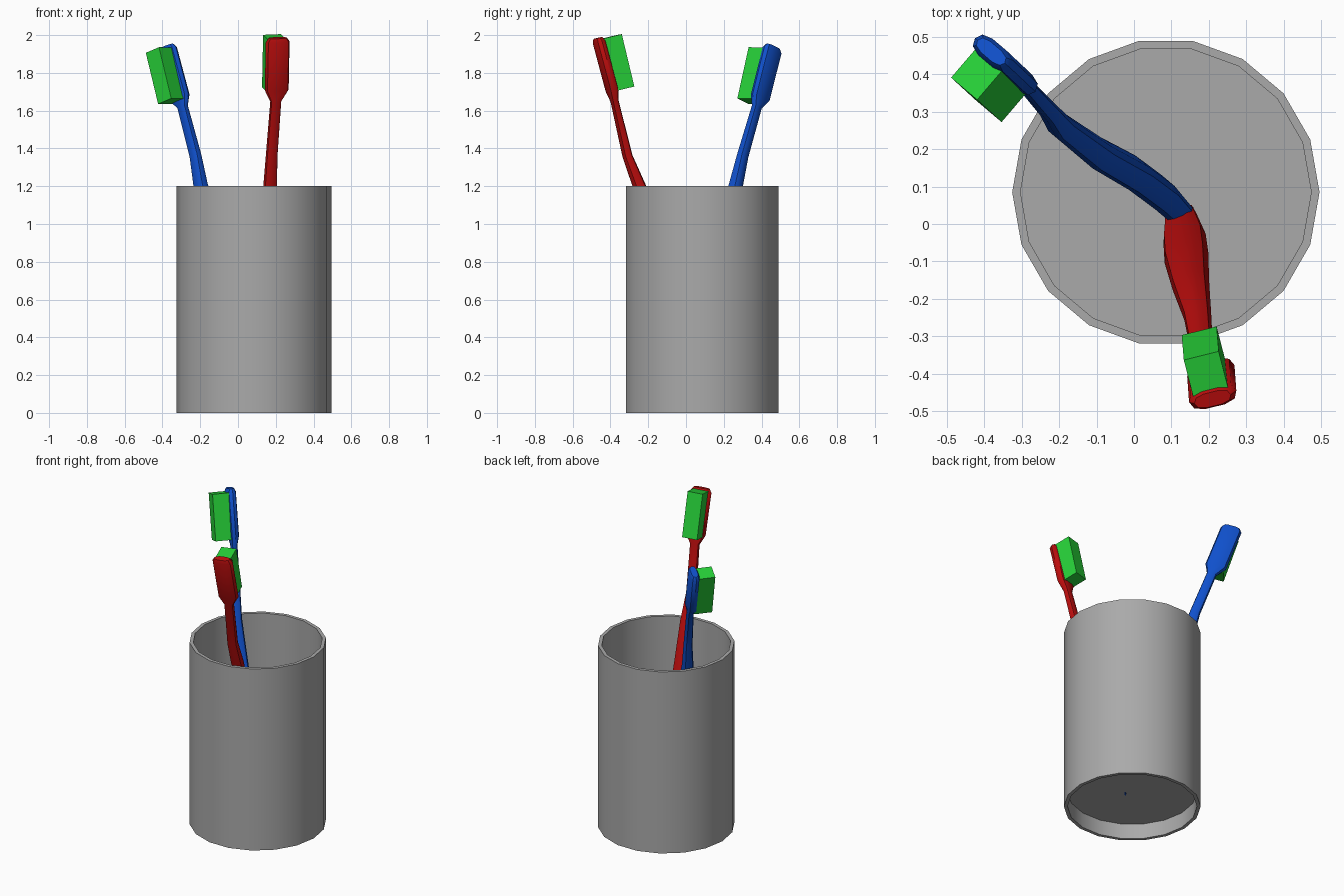
import bpy, bmesh, math
from mathutils import Vector, Matrix

cube = bpy.data.objects.get("Cube")
if cube:
    bpy.data.objects.remove(cube, do_unlink=True)


def material(name, rgb):
    m = bpy.data.materials.new(name)
    m.use_nodes = True
    m.diffuse_color = (*rgb, 1)
    m.node_tree.nodes["Principled BSDF"].inputs["Base Color"].default_value = (*rgb, 1)
    return m


GREY = material("cup grey", (0.40, 0.40, 0.40))
RED = material("handle red", (0.50, 0.004, 0.004))
BLUE = material("handle blue", (0.005, 0.08, 0.60))
GREEN = material("bristle green", (0.02, 0.64, 0.04))


def finish(name, bm, mat, smooth=None):
    bmesh.ops.recalc_face_normals(bm, faces=bm.faces)
    me = bpy.data.meshes.new(name)
    bm.to_mesh(me)
    bm.free()
    me.materials.append(mat)
    ob = bpy.data.objects.new(name, me)
    bpy.context.collection.objects.link(ob)
    if smooth:
        bpy.ops.object.select_all(action="DESELECT")
        bpy.context.view_layer.objects.active = ob
        ob.select_set(True)
        bpy.ops.object.shade_smooth_by_angle(angle=math.radians(smooth))
    return ob


def bridge(bm, a, b):
    for i in range(len(a)):
        j = (i + 1) % len(a)
        bm.faces.new((a[i], a[j], b[j], b[i]))


# Cup: a thin tube with a raised floor
CENTRE = Vector((0.085, 0.085, 0))
SIDES, OUTER, INNER, HEIGHT, FLOOR = 18, 0.41, 0.388, 1.2, 0.1


def circle(bm, r, z):
    step = math.tau / SIDES
    return [bm.verts.new(CENTRE + Vector((r * math.cos(i * step), r * math.sin(i * step), z)))
            for i in range(SIDES)]


bm = bmesh.new()
rings = [circle(bm, r, z) for r, z in
         ((OUTER, 0), (OUTER, HEIGHT), (INNER, HEIGHT), (INNER, 0))]
for k in range(4):
    bridge(bm, rings[k], rings[(k + 1) % 4])
finish("cup_wall", bm, GREY, 30)

bm = bmesh.new()
bm.faces.new(circle(bm, INNER, FLOOR))
finish("cup_floor", bm, GREY)


def frame(axis, width):
    """Rotation whose columns are the brush width, bristle direction and axis."""
    a = Vector(axis).normalized()
    w = Vector(width)
    w = (w - a * w.dot(a)).normalized()
    return Matrix((w, a.cross(w), a)).transposed()


# Half width and half thickness from the handle end to the head tip
SECTIONS = ((0.042, 0.034), (0.058, 0.042), (0.06, 0.042), (0.05, 0.04), (0.037, 0.033),
            (0.032, 0.025), (0.03, 0.02), (0.065, 0.03), (0.065, 0.03), (0.05, 0.02))


def brush(colour, mat, path, axis, width, block_centre):
    rot = frame(axis, width)
    bm = bmesh.new()
    loops = []
    for p, (hw, ht) in zip(path, SECTIONS):
        loop = []
        for i in range(10):
            c, s = math.cos(i * math.tau / 10), math.sin(i * math.tau / 10)
            # slightly squared oval
            x = math.copysign(abs(c) ** 0.75, c) * hw
            y = math.copysign(abs(s) ** 0.75, s) * ht
            loop.append(bm.verts.new(Vector(p) + rot @ Vector((x, y, 0))))
        loops.append(loop)
    for a, b in zip(loops, loops[1:]):
        bridge(bm, a, b)
    bm.faces.new(loops[0])
    bm.faces.new(loops[-1])
    finish(colour + "_brush_handle", bm, mat, 40)

    # Bristle block
    bm = bmesh.new()
    bmesh.ops.create_cube(bm, size=1)
    place = Matrix.Translation(block_centre) @ rot.to_4x4() @ Matrix.Diagonal((0.096, 0.11, 0.285, 1))
    bmesh.ops.transform(bm, matrix=place, verts=bm.verts)
    finish(colour + "_brush_bristles", bm, GREEN)


brush("red", RED,
      ((.125, .02, .11), (.135, -.04, .35), (.14, -.09, .6), (.152, -.165, .9), (.17, -.247, 1.2),
       (.178, -.31, 1.36), (.2, -.378, 1.65), (.205, -.392, 1.71), (.21, -.46, 1.965), (.21, -.467, 1.985)),
      (0.02, -0.24, 1), (0.97, 0.25, 0), (0.19, -0.37, 1.852))
brush("blue", BLUE,
      ((.13, .02, .11), (.065, .085, .35), (-.005, .137, .6), (-.1, .19, .9), (-.197, .263, 1.2),
       (-.225, .3, 1.36), (-.293, .375, 1.62), (-.31, .393, 1.67), (-.377, .456, 1.92), (-.381, .46, 1.94)),
      (-0.24, 0.22, 1), (0.76, -0.65, 0), (-0.385, 0.373, 1.785))
